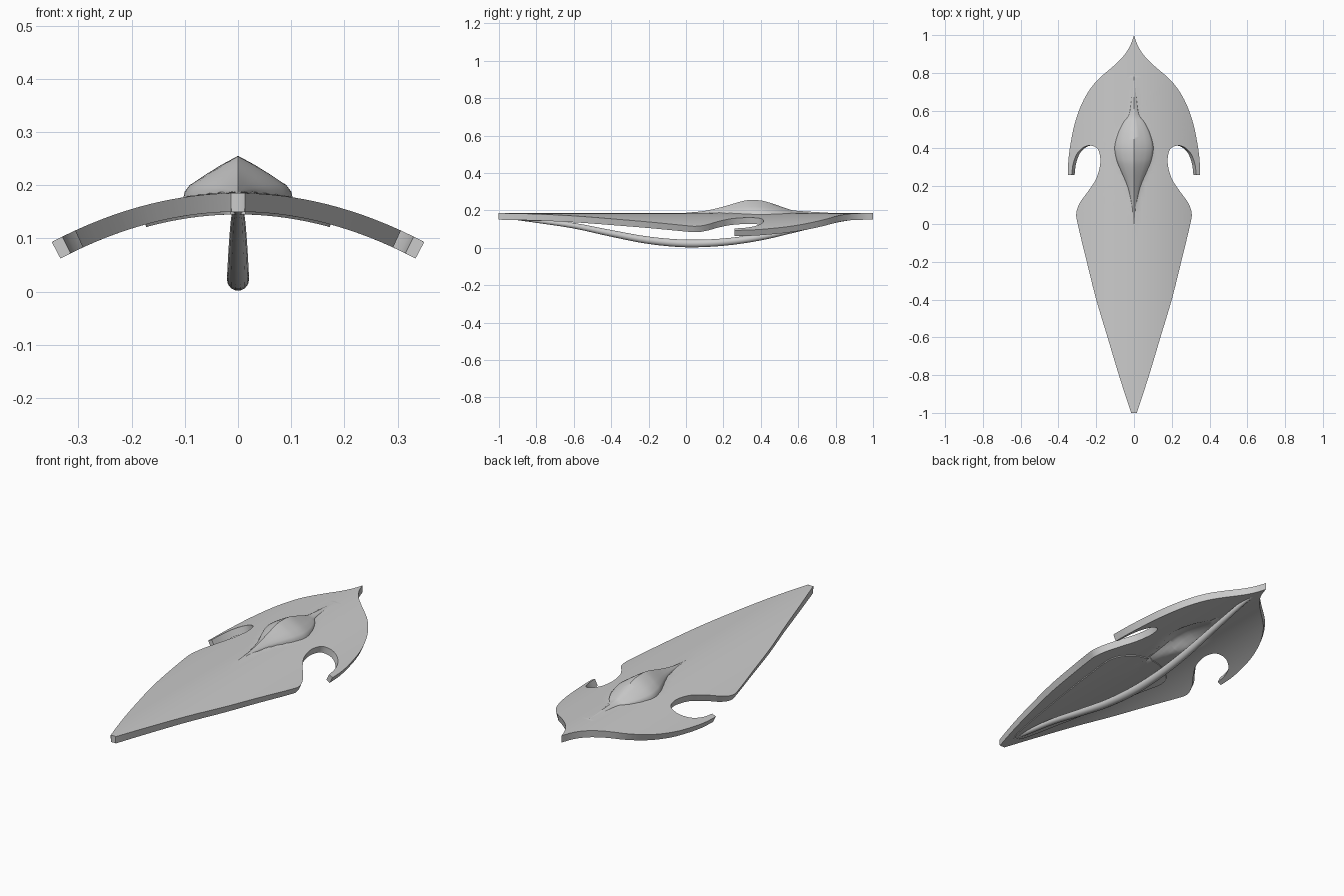
import bpy, bmesh, math
from mathutils import Vector

cube = bpy.data.objects.get("Cube")
if cube:
    bpy.data.objects.remove(cube)

grey = bpy.data.materials.new("plain grey")
grey.use_nodes = True
grey.diffuse_color = (0.6, 0.6, 0.6, 1)
grey.node_tree.nodes["Principled BSDF"].inputs["Base Color"].default_value = (0.6, 0.6, 0.6, 1)

CURVE, TOP, THICK = 0.75, 0.185, 0.035


def finish(name, bm, angle=35):
    bmesh.ops.recalc_face_normals(bm, faces=bm.faces[:])
    mesh = bpy.data.meshes.new(name)
    bm.to_mesh(mesh)
    bm.free()
    mesh.materials.append(grey)
    ob = bpy.data.objects.new(name, mesh)
    bpy.context.collection.objects.link(ob)
    bpy.ops.object.select_all(action='DESELECT')
    ob.select_set(True)
    bpy.context.view_layer.objects.active = ob
    bpy.ops.object.shade_smooth_by_angle(angle=math.radians(angle))
    return ob


def spline(points, steps=5):
    """Smooth path through the points, keeping both ends sharp."""
    p = [Vector(q) for q in points]
    p = [p[0] * 2 - p[1]] + p + [p[-1] * 2 - p[-2]]
    out = []
    for a, b, c, d in zip(p, p[1:], p[2:], p[3:]):
        for i in range(steps):
            t = i / steps
            out.append(0.5 * (2 * b + (c - a) * t + (2 * a - 5 * b + 4 * c - d) * t * t
                              + (3 * b - a - 3 * c + d) * t ** 3))
    return out + [p[-2]]


# Boss stations: y, half width, height above the plate
boss = spline([(0.0, 0.004, 0.002), (0.1, 0.012, 0.012), (0.2, 0.035, 0.035),
               (0.3, 0.078, 0.064), (0.35, 0.096, 0.07), (0.41, 0.103, 0.066),
               (0.48, 0.085, 0.045), (0.54, 0.055, 0.024), (0.58, 0.026, 0.014),
               (0.66, 0.014, 0.008), (0.78, 0.003, 0.001)], 4)


def base(x):
    return TOP - CURVE * x * x


def hollow(x, y):
    """Lift of the plate under the boss."""
    for a, b in zip(boss, boss[1:]):
        if a.x <= y <= b.x:
            m = a.lerp(b, (y - a.x) / (b.x - a.x))
            t = x / m.y
            return 0.6 * m.z * (1 - t * t) ** 2 if abs(t) < 1 else 0
    return 0


def bent_plate(name, half, upper, lower):
    """Curved sheet with a mirrored outline between two depths."""
    bm = bmesh.new()
    loop = half + [Vector((-p.x, p.y)) for p in reversed(half) if p.x > 0.001]
    face = bm.faces.new([bm.verts.new((p.x, p.y, 0)) for p in loop])
    bmesh.ops.triangulate(bm, faces=[face])
    cuts = [((i * 0.02, 0, 0), (1, 0, 0)) for i in range(-17, 18)]
    cuts += [((0, i * 0.02, 0), (0, 1, 0)) for i in range(0, 40)]
    for co, no in cuts:
        bmesh.ops.bisect_plane(bm, geom=bm.verts[:] + bm.edges[:] + bm.faces[:],
                               plane_co=co, plane_no=no, dist=1e-5)
    rim = [e for e in bm.edges if e.is_boundary]
    tops = bm.verts[:]
    twin = bmesh.ops.duplicate(bm, geom=bm.verts[:] + bm.edges[:] + bm.faces[:])["vert_map"]
    pairs = [(v, twin[v]) for v in tops]
    for e in rim:
        a, b = e.verts
        bm.faces.new((a, b, twin[b], twin[a]))
    for a, b in pairs:
        x, y = a.co.x, a.co.y
        n = Vector((2 * CURVE * x, 0, 1)).normalized()
        p = Vector((x, y, base(x) + hollow(x, y)))
        a.co, b.co = p - n * upper, p - n * lower
    return finish(name, bm)


# Shield plate: back edge, horn tip, notch, then tapering blade
back_edge = spline([(0, 1), (0.02, 0.945), (0.055, 0.89), (0.11, 0.835), (0.2, 0.755),
                    (0.265, 0.66), (0.31, 0.545), (0.335, 0.43), (0.347, 0.34), (0.35, 0.26)])
notch = spline([(0.33, 0.26), (0.322, 0.32), (0.3, 0.375), (0.265, 0.407), (0.23, 0.415),
                (0.195, 0.4), (0.18, 0.36), (0.18, 0.31), (0.2, 0.24), (0.245, 0.17),
                (0.285, 0.115), (0.305, 0.06), (0.298, 0.0), (0.25, -0.2), (0.2, -0.4),
                (0.14, -0.6), (0.08, -0.8), (0.02, -0.985), (0.013, -1)])
bent_plate("shield_plate", back_edge + notch, 0, THICK)

# Thin raised lining on the rear of the blade
lining = spline([(0, 0.12), (0.1, 0.1), (0.18, 0.03), (0.16, -0.15),
                 (0.1, -0.5), (0.03, -0.85), (0, -0.88)])
bent_plate("rear_lining", lining, THICK - 0.004, THICK + 0.005)

# Ridged boss on the face of the plate
bm = bmesh.new()
section = [(-1, -0.05), (-0.97, 0.15), (-0.88, 0.31), (-0.6, 0.54), (-0.3, 0.78), (0, 1)]
section += [(-t, h) for t, h in reversed(section[:-1])]
rows = [[bm.verts.new((t * s.y, s.x, base(t * s.y) + h * s.z)) for t, h in section]
        for s in boss]
for r, q in zip(rows, rows[1:]):
    for i in range(len(section) - 1):
        bm.faces.new((r[i], r[i + 1], q[i + 1], q[i]))
finish("boss", bm, 45)

# Bowed grip bar behind the plate: y, z, radius
bm = bmesh.new()
bar = spline([(-0.92, 0.158, 0.008), (-0.8, 0.145, 0.012), (-0.6, 0.118, 0.015),
              (-0.4, 0.077, 0.018), (-0.2, 0.04, 0.02), (0.0, 0.023, 0.021),
              (0.2, 0.03, 0.02), (0.4, 0.058, 0.019), (0.6, 0.102, 0.016),
              (0.8, 0.145, 0.012), (0.9, 0.158, 0.008)], 4)
SIDES = 14
rings = []
for i, s in enumerate(bar):
    d = bar[min(i + 1, len(bar) - 1)] - bar[max(i - 1, 0)]
    up = Vector((0, -d.y, d.x)).normalized()
    rings.append([bm.verts.new(Vector((math.cos(a) * s.z, s.x, s.y)) + up * math.sin(a) * s.z)
                  for a in (math.tau * k / SIDES for k in range(SIDES))])
for r, q in zip(rings, rings[1:]):
    for i in range(SIDES):
        j = (i + 1) % SIDES
        bm.faces.new((r[i], r[j], q[j], q[i]))
bm.faces.new(rings[0])
bm.faces.new(rings[-1])
finish("grip_bar", bm)
